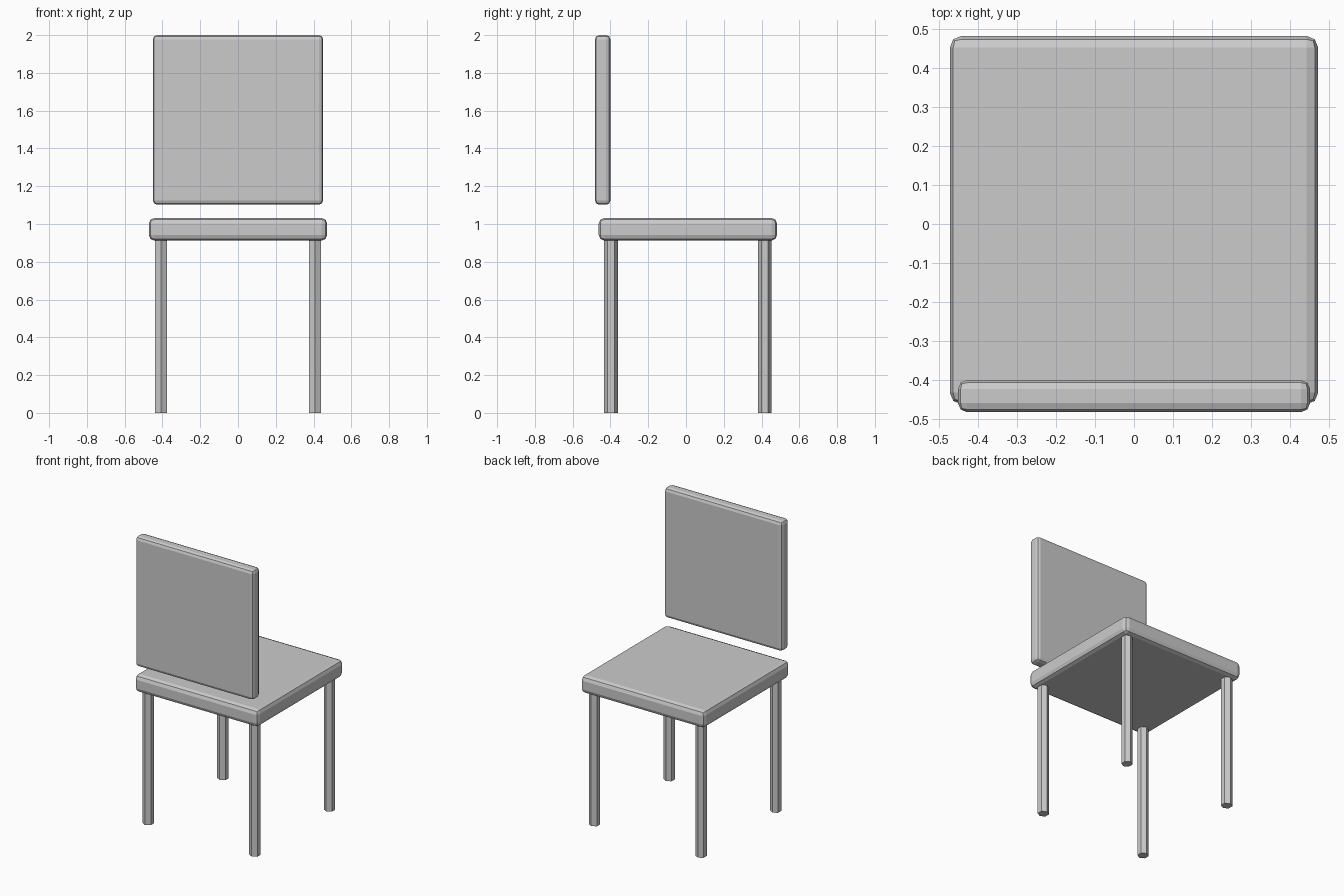
import bpy

if "Cube" in bpy.data.objects:
    bpy.data.objects.remove(bpy.data.objects["Cube"])


def rounded_box(name, center, size, bevel):
    """Box with every edge softened by a two-segment bevel."""
    bpy.ops.mesh.primitive_cube_add(size=1, location=center)
    obj = bpy.context.object
    obj.name = name
    obj.scale = size
    bpy.ops.object.transform_apply(location=False, rotation=False, scale=True)
    mod = obj.modifiers.new("edge_bevel", 'BEVEL')
    mod.width = bevel
    mod.segments = 2
    return obj


SEAT_Y = 0.01
SEAT_BOTTOM = 0.912

# Seat slab
rounded_box("seat", (0, SEAT_Y, 0.972), (0.944, 0.944, 0.12), 0.03)

# Floating backrest panel
rounded_box("backrest", (0, -0.441, 1.551), (0.902, 0.082, 0.898), 0.023)

# Four hexagonal legs
for row, sy in (("front", -1), ("back", 1)):
    for side, sx in (("left", -1), ("right", 1)):
        bpy.ops.mesh.primitive_cylinder_add(
            vertices=6, radius=0.036, depth=SEAT_BOTTOM,
            location=(sx * 0.407, SEAT_Y + sy * 0.407, SEAT_BOTTOM / 2))
        bpy.context.object.name = f"{row}_{side}_leg"
